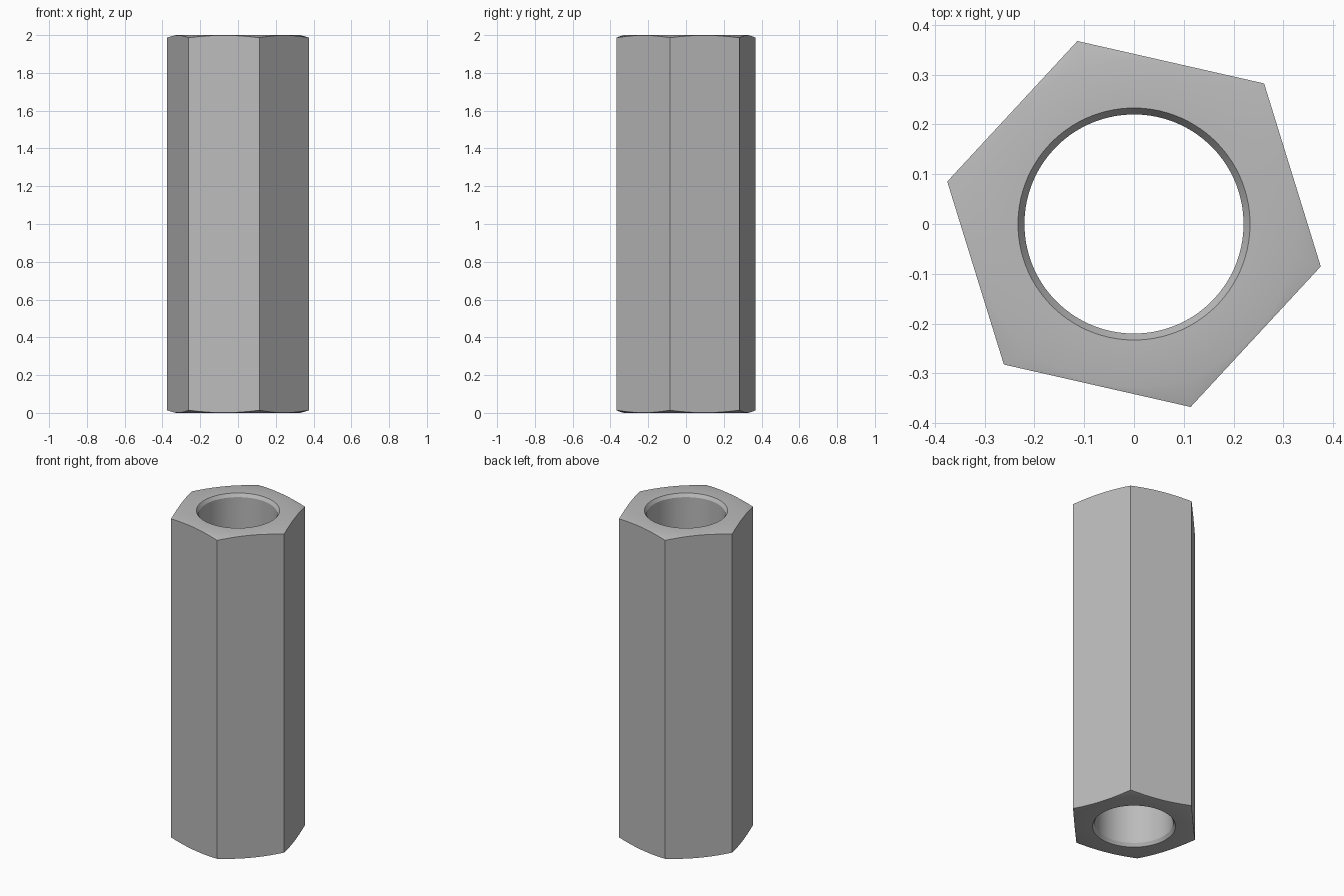
import bpy
import bmesh
from math import cos, sin, pi, radians

if "Cube" in bpy.data.objects:
    bpy.data.objects.remove(bpy.data.objects["Cube"], do_unlink=True)

HEIGHT = 2.0
APOTHEM = 0.333          # centre to flat
TURN = radians(-12.8)    # direction of the first corner
PER_SIDE = 16
SEGMENTS = 6 * PER_SIDE
BORE, BORE_RIM, BORE_DEPTH = 0.22, 0.233, 0.02
CROWN, SLOPE = 0.328, 0.25   # flat end radius and fall of the corner chamfer


def hex_radius(i):
    """Distance from the axis to the hexagon, measured from a corner."""
    offset = (i % PER_SIDE) / PER_SIDE * pi / 3 - pi / 6
    return APOTHEM / cos(offset)


def column(i):
    """Closed radius and height section at one angle."""
    outer = hex_radius(i)
    drop = (outer - CROWN) * SLOPE
    lower = [(BORE, BORE_DEPTH), (BORE_RIM, 0), (CROWN, 0), (outer, drop)]
    upper = [(r, HEIGHT - z) for r, z in reversed(lower)]
    return lower + upper


# Steel grey
steel = bpy.data.materials.new("steel grey")
steel.use_nodes = True
colour = (0.5, 0.5, 0.5, 1)
steel.diffuse_color = colour
steel.node_tree.nodes["Principled BSDF"].inputs["Base Color"].default_value = colour

# Hexagonal sleeve with chamfered corners and a through bore
bm = bmesh.new()
columns = []
for i in range(SEGMENTS):
    a = TURN + 2 * pi * i / SEGMENTS
    columns.append([bm.verts.new((r * cos(a), r * sin(a), z)) for r, z in column(i)])
for i, near in enumerate(columns):
    far = columns[(i + 1) % SEGMENTS]
    for j in range(len(near)):
        k = (j + 1) % len(near)
        bm.faces.new((near[j], far[j], far[k], near[k]))
bmesh.ops.recalc_face_normals(bm, faces=bm.faces)

mesh = bpy.data.meshes.new("hex_sleeve")
bm.to_mesh(mesh)
bm.free()
mesh.materials.append(steel)
sleeve = bpy.data.objects.new("hex_sleeve", mesh)
bpy.context.collection.objects.link(sleeve)

# Smooth bore and chamfers, crisp hexagon edges
bpy.ops.object.select_all(action="DESELECT")
sleeve.select_set(True)
bpy.context.view_layer.objects.active = sleeve
bpy.ops.object.shade_smooth_by_angle(angle=radians(24))
